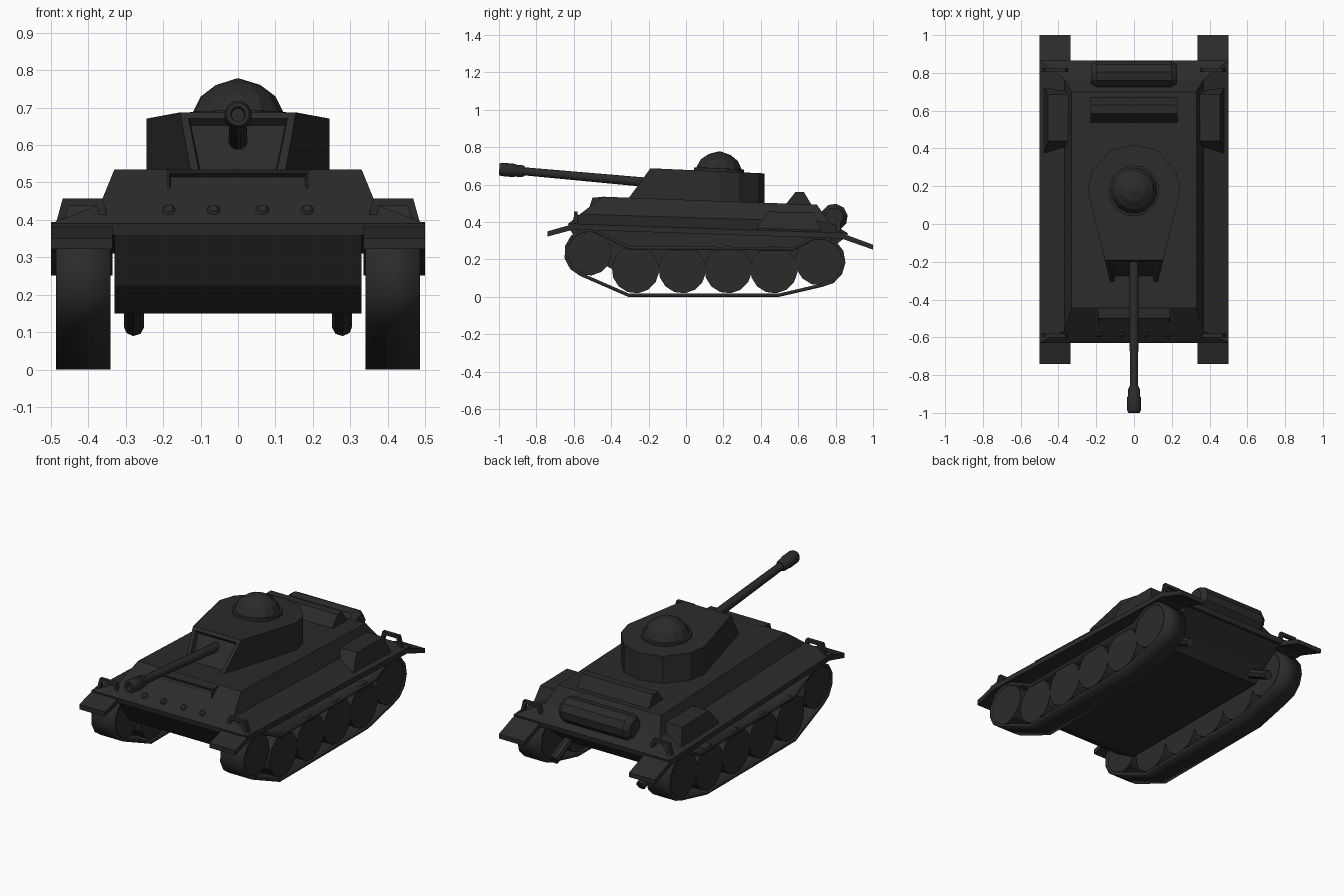
import bpy, bmesh
from math import sin, cos, pi, radians
from mathutils import Vector

if "Cube" in bpy.data.objects:
    bpy.data.objects.remove(bpy.data.objects["Cube"])

mat = bpy.data.materials.new("dark_grey")
mat.diffuse_color = (0.024, 0.024, 0.024, 1)
mat.use_nodes = True
mat.node_tree.nodes["Principled BSDF"].inputs["Base Color"].default_value = mat.diffuse_color


def finish(name, bm, mirror=False, smooth=False):
    bmesh.ops.recalc_face_normals(bm, faces=bm.faces[:])
    me = bpy.data.meshes.new(name)
    bm.to_mesh(me)
    bm.free()
    me.materials.append(mat)
    ob = bpy.data.objects.new(name, me)
    bpy.context.collection.objects.link(ob)
    if smooth:
        bpy.ops.object.select_all(action='DESELECT')
        ob.select_set(True)
        bpy.context.view_layer.objects.active = ob
        bpy.ops.object.shade_smooth_by_angle(angle=radians(40))
    if mirror:
        ob.modifiers.new("mirror", 'MIRROR')
    return ob


def loft_bm(loops, caps=True):
    bm = bmesh.new()
    rows = [[bm.verts.new(p) for p in loop] for loop in loops]
    n = len(loops[0])
    for a, b in zip(rows, rows[1:]):
        for i in range(n):
            j = (i + 1) % n
            bm.faces.new((a[i], a[j], b[j], b[i]))
    if caps:
        bm.faces.new(rows[0])
        bm.faces.new(rows[-1])
    bmesh.ops.recalc_face_normals(bm, faces=bm.faces[:])
    return bm


def loft(name, loops, **kw):
    return finish(name, loft_bm(loops), **kw)


def prism(name, profile, x0, x1, **kw):
    return loft(name, [[(x, y, z) for y, z in profile] for x in (x0, x1)], **kw)


def lathe(name, origin, axis, rings, n, **kw):
    o, d = Vector(origin), Vector(axis).normalized()
    u = d.orthogonal().normalized()
    v = d.cross(u)
    loops = [[o + d * t + (u * cos(2 * pi * i / n) + v * sin(2 * pi * i / n)) * r
              for i in range(n)] for t, r in rings]
    return loft(name, loops, **kw)


def rect(x, yf, yr, zf, zr):
    return [(-x, yf, zf), (x, yf, zf), (x, yr, zr), (-x, yr, zr)]


def inset_front(bm, edge, depth):
    face = min(bm.faces, key=lambda f: f.normal.y)
    bmesh.ops.inset_individual(bm, faces=[face], thickness=edge)
    bmesh.ops.inset_individual(bm, faces=[face], thickness=0.008, depth=-depth)


# Hull: lower tub and sloped upper body with track guards
prism("lower_hull", [(-.625, .365), (-.53, .225), (-.40, .15), (.64, .15),
                     (.72, .22), (.85, .315)], -.33, .33)
loft("upper_hull", [rect(.5, -.625, .86, .36, .31), rect(.5, -.63, .865, .39, .34),
                    rect(.368, -.566, .765, .442, .40), rect(.33, -.445, .70, .535, .492)])

# Fender flaps
prism("front_flap", [(-.58, .395), (-.74, .35), (-.74, .322), (-.58, .365)], .335, .5, mirror=True)
prism("rear_flap", [(.82, .345), (1, .278), (1, .252), (.82, .315)], .335, .5, mirror=True)

# Side stowage boxes
loft("side_box", [[(.33, .37, .36), (.478, .37, .36), (.478, .725, .345), (.33, .725, .345)],
                  [(.33, .44, .455), (.455, .44, .455), (.455, .685, .452), (.33, .685, .452)]],
     mirror=True)

# Fender handles
for label, y, z, top in (("front", -.59, .385, .457), ("rear", .815, .335, .415)):
    arch = [(.488, z), (.468, top), (.362, top), (.342, z), (.362, z),
            (.378, top - .018), (.452, top - .018), (.468, z)]
    loft(label + "_handle", [[(x, yy, zz) for x, zz in arch] for yy in (y - .01, y + .01)],
         mirror=True)

# Glacis hatch with recessed front
bm = loft_bm([rect(.19, -.525, -.43, .455, .455), rect(.19, -.50, -.43, .53, .535)])
inset_front(bm, .008, .015)
finish("glacis_hatch", bm)

# Glacis studs
for x in (.065, .185):
    lathe("glacis_stud", (x, -.575, .415), (0, -.62, .5),
          [(0, .018), (.018, .018), (.026, .011)], 10, mirror=True)

# Engine deck cover and rear drum
prism("engine_cover", [(.53, .49), (.585, .56), (.63, .56), (.675, .485)], -.23, .23)
lathe("rear_drum", (-.228, .792, .425), (1, 0, 0),
      [(0, .05), (.03, .073), (.426, .073), (.456, .05)], 10)

# Exhaust pipes
lathe("exhaust_pipe", (.278, .66, .19), (0, .8, -.4), [(0, .027), (.17, .027)], 8, mirror=True)

# Turret: vertical walls, slanted front with recessed mantlet
side = [(.245, .18), (.222, .28), (.125, .39)]
back = side + [(0, .42)] + [(-x, y) for x, y in reversed(side)]
low = [(-.12, -.33)] + [(.12, -.33)] + back
high = [(-.155, -.19)] + [(.155, -.19)] + back
bm = loft_bm([[(x, y, .495) for x, y in low],
              [(x, y, .687 - (y + .19) * .045) for x, y in high]])
inset_front(bm, .03, .025)
finish("turret", bm)

# Cupola dome, tilted with the roof
lathe("cupola", (0, .175, .66), (0, .045, 1),
      [(0, .135), (.026, .135), (.027, .122), (.07, .1), (.1, .06), (.117, .006)], 14)

# Gun barrel and muzzle
aim = (0, -.78, .07)
lathe("gun_barrel", (0, -.2, .611), aim, [(0, .026), (.7, .022)], 12, smooth=True)
lathe("gun_muzzle", (0, -.862, .67), aim,
      [(0, .026), (.015, .033), (.05, .033), (.055, .037), (.125, .037), (.137, .031),
       (.137, .02), (.11, .018)], 12, smooth=True)

# Wheels
wheels = [(-.52, .235, .122), (-.27, .145, .127), (-.02, .145, .127),
          (.225, .145, .127), (.47, .145, .127), (.715, .192, .132)]
for y, z, r in wheels:
    lathe("wheel", (.347, y, z), (1, 0, 0), [(0, r), (.133, r)], 14, mirror=True)


# Track band wrapped around end wheels
def arc(c, r, a0, a1, n):
    return [(c[0] + r * cos(radians(a0 + (a1 - a0) * i / n)),
             c[1] + r * sin(radians(a0 + (a1 - a0) * i / n))) for i in range(n + 1)]


path = (arc((-.52, .235), .132, 50, 250, 7) + [(-.31, 0), (.5, 0)]
        + arc((.715, .19), .138, -85, 105, 7) + [(.57, .265), (-.3, .27)])
bm = loft_bm([[(x, y, z) for y, z in path] for x in (.34, .486)], caps=False)
track = finish("track", bm, smooth=True)
solid = track.modifiers.new("thickness", 'SOLIDIFY')
solid.thickness = .018
solid.offset = -1
track.modifiers.new("mirror", 'MIRROR')
